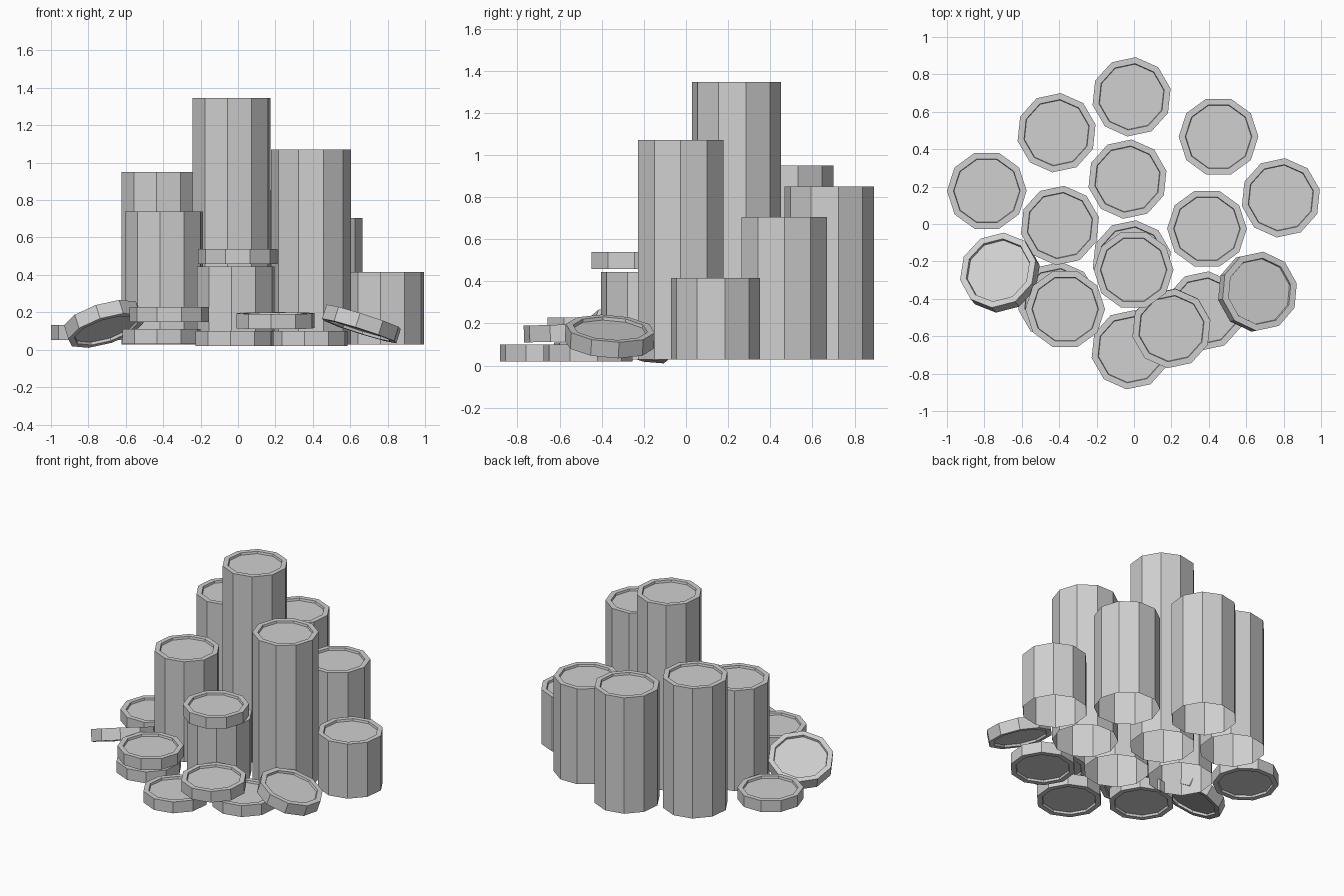
import bpy
import bmesh
from math import radians, sin, cos
from mathutils import Matrix, Vector

cube = bpy.data.objects.get("Cube")
if cube:
    bpy.data.objects.remove(cube)

RADIUS = 0.213
SIDES = 10
THICK = 0.08
BASE = 0.028

# One flat grey for everything
grey = bpy.data.materials.new("plain_grey")
grey.use_nodes = True
colour = (0.63, 0.63, 0.63, 1)
grey.diffuse_color = colour
bsdf = next(n for n in grey.node_tree.nodes if n.type == 'BSDF_PRINCIPLED')
bsdf.inputs["Base Color"].default_value = colour


def recess(bm, face):
    """Raised rim around a shallow sunken face."""
    bmesh.ops.inset_individual(bm, faces=[face], thickness=0.033, use_even_offset=True)
    bmesh.ops.inset_individual(bm, faces=[face], thickness=0.003, depth=-0.015,
                               use_even_offset=True)


def disc(name, x, y, z, height, spin, open_base=False, tilt=0, azimuth=0):
    """Ten-sided prism centred at x, y, z; it leans by tilt towards azimuth."""
    bm = bmesh.new()
    bmesh.ops.create_cone(bm, cap_ends=True, segments=SIDES, radius1=RADIUS,
                          radius2=RADIUS, depth=height)
    bm.normal_update()
    top = next(f for f in bm.faces if f.normal.z > 0.9)
    bottom = next(f for f in bm.faces if f.normal.z < -0.9)
    recess(bm, top)
    if open_base:
        bmesh.ops.delete(bm, geom=[bottom], context='FACES_ONLY')
    else:
        recess(bm, bottom)
    mesh = bpy.data.meshes.new(name)
    bm.to_mesh(mesh)
    bm.free()
    mesh.materials.append(grey)
    obj = bpy.data.objects.new(name, mesh)
    bpy.context.collection.objects.link(obj)
    az = radians(azimuth)
    lean = Matrix.Rotation(radians(tilt), 4, Vector((-sin(az), cos(az), 0)))
    turn = Matrix.Rotation(radians(spin), 4, 'Z')
    obj.matrix_world = Matrix.Translation((x, y, z)) @ lean @ turn


# Two orientations: flat side to the back, or corner nearly to the back
FLAT, CORNER = 18, -6

# Tall stacks, open underneath: name, x, y, top height, spin
stacks = [
    ("stack_tallest", -0.035, 0.24, 1.345, CORNER),
    ("stack_left_tall", 0.39, -0.025, 1.07, FLAT),
    ("stack_back_right", -0.414, 0.488, 0.95, CORNER),
    ("stack_back", -0.013, 0.68, 0.85, CORNER),
    ("stack_right", -0.396, -0.008, 0.74, CORNER),
    ("stack_back_left", 0.452, 0.467, 0.705, FLAT),
    ("stack_front", -0.012, -0.192, 0.445, CORNER),
    ("stack_far_left", 0.785, 0.14, 0.415, CORNER),
]
for name, x, y, top, spin in stacks:
    disc(name, x, y, (BASE + top) / 2, top - BASE, spin, open_base=True)

# Loose coins lying flat: name, x, y, centre height, spin
coins = [
    ("coin_on_front_stack", -0.002, -0.245, 0.498, FLAT),
    ("coin_far_right", -0.787, 0.177, 0.092, FLAT),
    ("coin_right_upper", -0.368, -0.455, 0.187, FLAT),
    ("coin_right_lower", -0.41, -0.415, 0.07, CORNER),
    ("coin_front", -0.018, -0.672, 0.06, CORNER),
    ("coin_left_lower", 0.377, -0.465, 0.06, CORNER),
]
for name, x, y, z, spin in coins:
    disc(name, x, y, z, THICK, spin)

# Leaning coins
disc("coin_left_upper", 0.2, -0.558, 0.155, THICK, CORNER, tilt=1.5, azimuth=-90)
disc("coin_leaning_left", 0.66, -0.362, 0.138, THICK, CORNER, tilt=18, azimuth=12)
disc("coin_leaning_right", -0.717, -0.26, 0.138, THICK, CORNER, tilt=26, azimuth=130)
